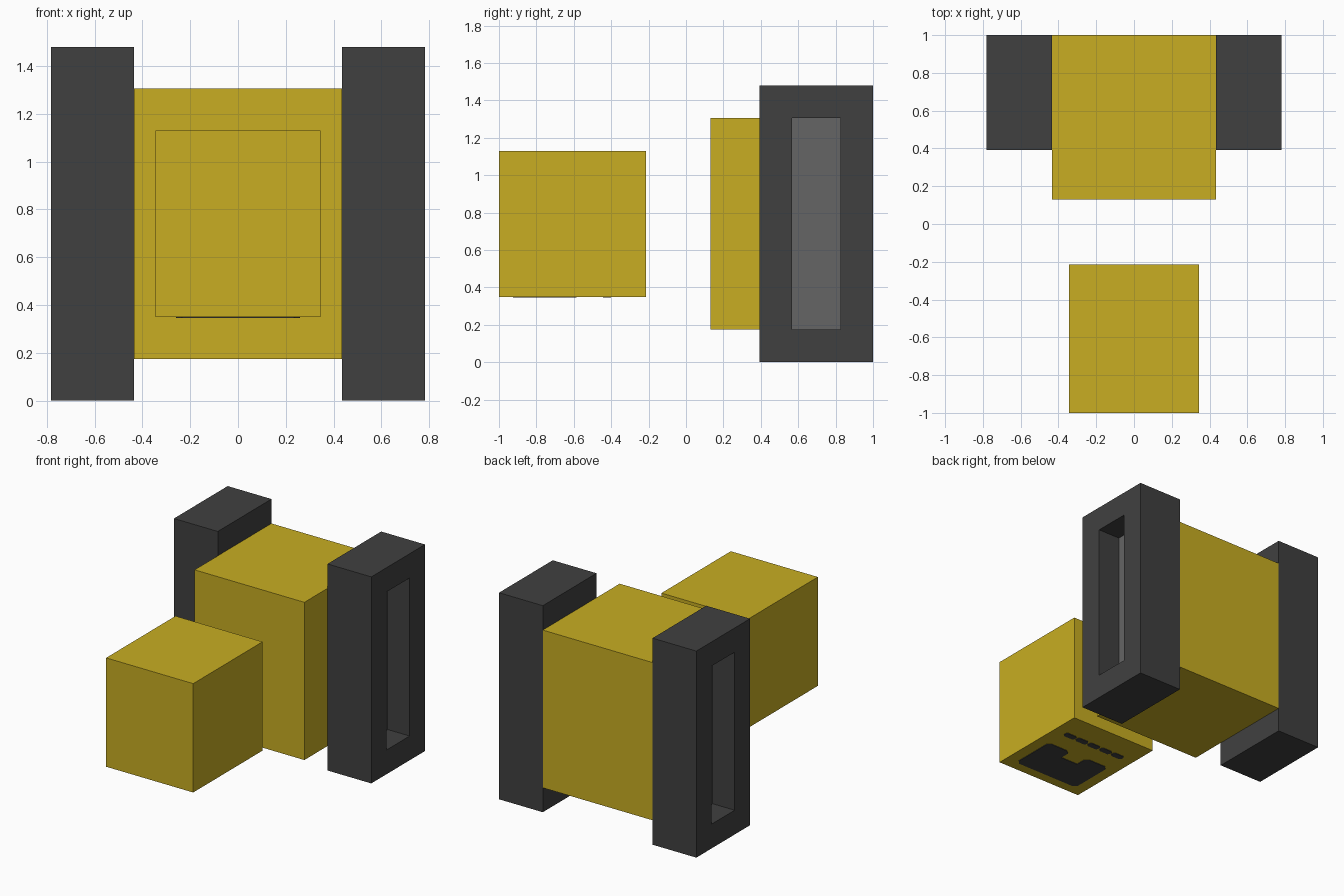
import bpy, bmesh
from mathutils import Vector

if "Cube" in bpy.data.objects:
    bpy.data.objects.remove(bpy.data.objects["Cube"])


def material(name, rgb):
    m = bpy.data.materials.new(name)
    m.diffuse_color = (*rgb, 1.0)
    m.use_nodes = True
    m.node_tree.nodes["Principled BSDF"].inputs["Base Color"].default_value = m.diffuse_color
    return m


YELLOW = material("yellow", (0.578, 0.423, 0.016))
DARK = material("dark grey", (0.051, 0.051, 0.051))
GREY = material("mid grey", (0.130, 0.130, 0.130))


def finish(name, bm, *mats):
    bmesh.ops.recalc_face_normals(bm, faces=bm.faces)
    mesh = bpy.data.meshes.new(name)
    bm.to_mesh(mesh)
    bm.free()
    for m in mats:
        mesh.materials.append(m)
    obj = bpy.data.objects.new(name, mesh)
    bpy.context.collection.objects.link(obj)
    return obj


def box_bm(lo, hi):
    lo, hi = Vector(lo), Vector(hi)
    bm = bmesh.new()
    bmesh.ops.create_cube(bm, size=1)
    for v in bm.verts:
        v.co = (lo + hi) / 2 + v.co * (hi - lo)
    bm.normal_update()
    return bm


def plate(name, outline, z, thick, mat):
    """Thin plate hanging below height z."""
    bm = bmesh.new()
    face = bm.faces.new([bm.verts.new((x, y, z)) for x, y in outline])
    ext = bmesh.ops.extrude_face_region(bm, geom=[face])["geom"]
    for v in ext:
        if isinstance(v, bmesh.types.BMVert):
            v.co.z -= thick
    return finish(name, bm, mat)


# Head and body blocks
finish("head", box_bm((-0.345, -1, 0.35), (0.345, -0.215, 1.13)), YELLOW)
finish("body", box_bm((-0.435, 0.13, 0.175), (0.435, 1, 1.305)), YELLOW)

# Side pods, each with a recessed panel in its outer face
for side, label in ((1, "right"), (-1, "left")):
    x0, x1 = sorted((side * 0.435, side * 0.782))
    bm = box_bm((x0, 0.392, 0), (x1, 1, 1.48))
    outer = [f for f in bm.faces if f.normal.x * side > 0.9]
    bmesh.ops.inset_region(bm, faces=outer, thickness=0.174, use_even_offset=True)
    floor = bmesh.ops.extrude_discrete_faces(bm, faces=outer)["faces"][0]
    for v in floor.verts:
        v.co.x -= side * 0.174
    floor.material_index = 1
    finish(label + "_side_pod", bm, DARK, GREY)

# Notched visor plate under the head, mirrored about the centre line
half = [(0.07, -0.61), (0.10, -0.585), (0.235, -0.585), (0.26, -0.61),
        (0.26, -0.90), (0.235, -0.925)]
half = [(0.07, -0.68)] + half
plate("visor_plate", half + [(-x, y) for x, y in reversed(half)], 0.35, 0.004, DARK)

# Row of small grille plates behind the visor
count, pitch = 5, 0.104
for i in range(count):
    cx, w = (i - (count - 1) / 2) * pitch, 0.046
    y0, y1, c = -0.445, -0.40, 0.012
    plate("grille_plate_%d" % (i + 1),
          [(cx - w, y0 + c), (cx - w + c, y0), (cx + w - c, y0), (cx + w, y0 + c),
           (cx + w, y1 - c), (cx + w - c, y1), (cx - w + c, y1), (cx - w, y1 - c)],
          0.35, 0.004, DARK)
